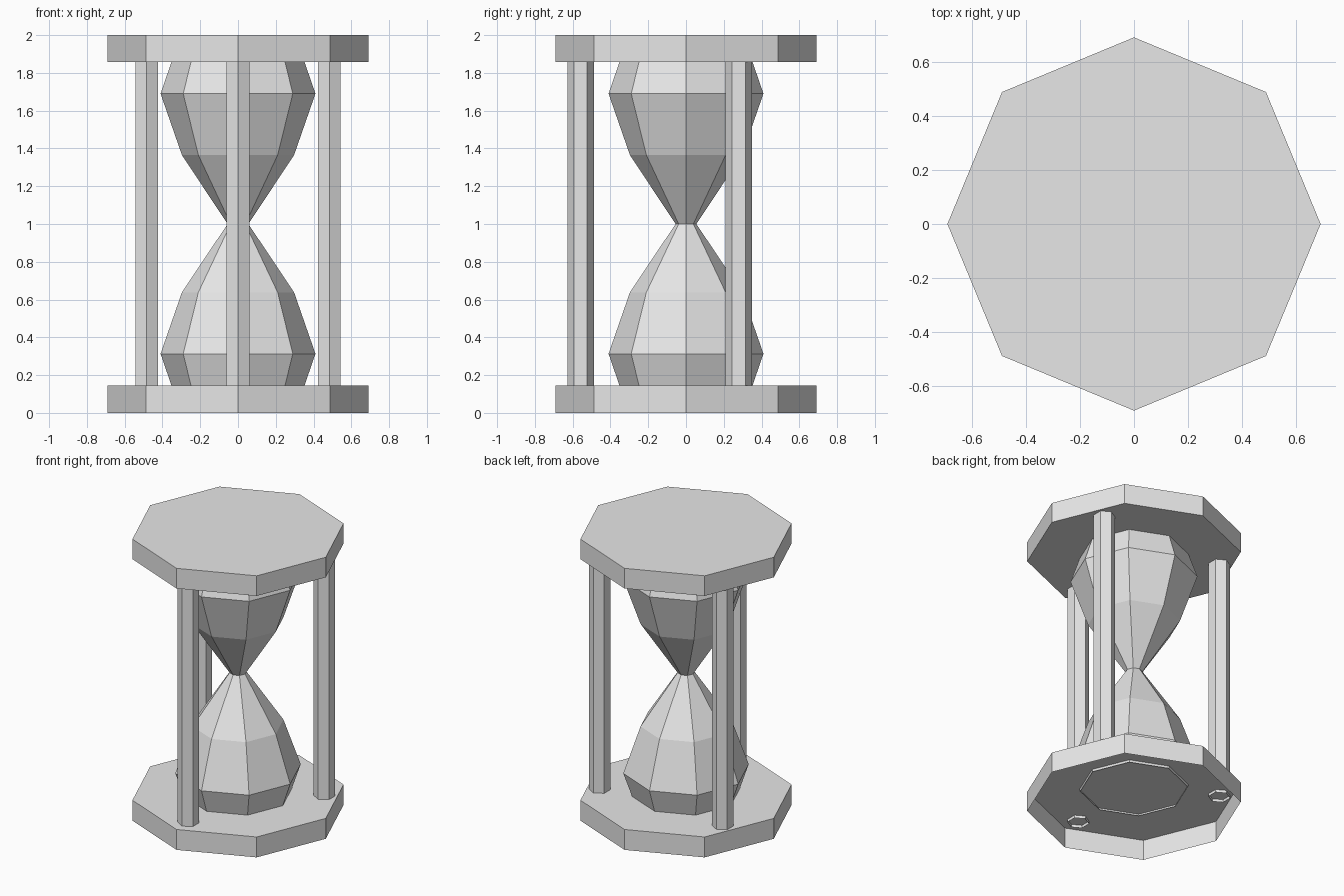
import bpy, bmesh
from math import pi, sin, cos

cube = bpy.data.objects.get("Cube")
if cube:
    bpy.data.objects.remove(cube, do_unlink=True)

grey = bpy.data.materials.new("plain grey")
grey.use_nodes = True
colour = (0.8, 0.8, 0.8, 1)
grey.diffuse_color = colour
grey.node_tree.nodes["Principled BSDF"].inputs["Base Color"].default_value = colour


def lathe(name, profile, sides, turn=0, centre=(0, 0), bottom=False, top=False):
    """Faceted solid of revolution from (radius, z) pairs, lowest first."""
    bm = bmesh.new()
    angles = [turn + 2 * pi * i / sides for i in range(sides)]
    rings = [[bm.verts.new((centre[0] + r * cos(a), centre[1] + r * sin(a), z))
              for a in angles] for r, z in profile]
    for low, high in zip(rings, rings[1:]):
        for i in range(sides):
            j = (i + 1) % sides
            bm.faces.new((low[i], low[j], high[j], high[i]))
    if bottom:
        bm.faces.new(rings[0][::-1])
    if top:
        bm.faces.new(rings[-1])
    mesh = bpy.data.meshes.new(name)
    bm.to_mesh(mesh)
    bm.free()
    mesh.materials.append(grey)
    obj = bpy.data.objects.new(name, mesh)
    bpy.context.collection.objects.link(obj)
    return obj


# Octagonal end plates; the base is hollow underneath
R = 0.69
lathe("base_plate", [(R, 0), (R, 0.145)], 8, top=True)
lathe("top_plate", [(R, 1.857), (R, 2)], 8, bottom=True, top=True)

# Glass: lower bulb profile, mirrored about the neck
lower = [(0.347, 0.13), (0.41, 0.313), (0.297, 0.638), (0.055, 1.0)]
upper = [(r, 2.003 - z) for r, z in lower[-2::-1]]
lathe("glass_bulbs", lower + upper, 8)

# Three hexagonal posts, open ends poking just through the plates
for i, side in enumerate(("front", "left", "right")):
    a = -pi / 2 + i * 2 * pi / 3
    lathe(side + "_post", [(0.07, 0.125), (0.07, 1.875)], 6, turn=pi / 2,
          centre=(0.558 * cos(a), 0.558 * sin(a)))
